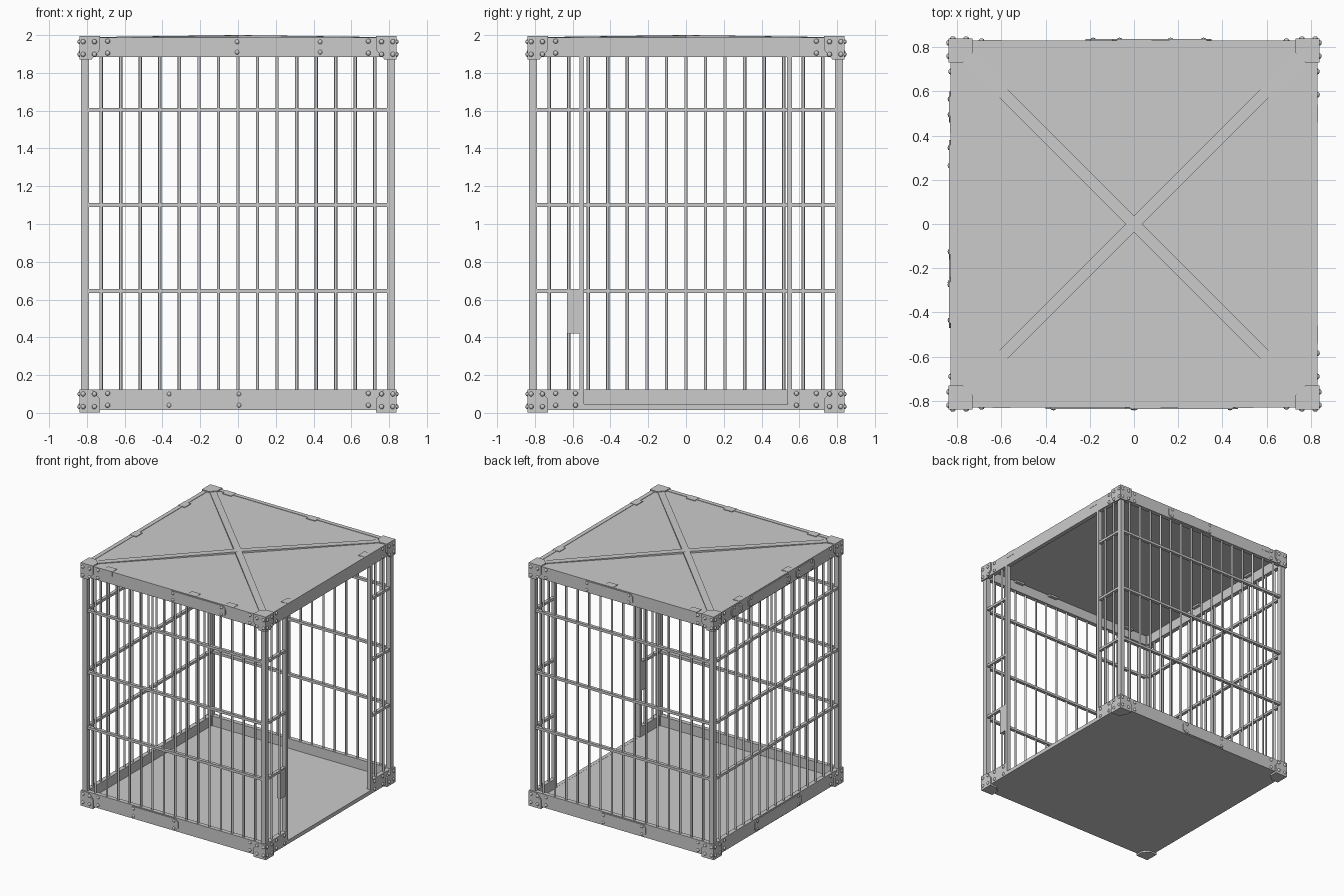
import bpy, bmesh
from math import pi
from mathutils import Matrix, Vector

if "Cube" in bpy.data.objects:
    bpy.data.objects.remove(bpy.data.objects["Cube"])

SIDES = {"front": 0, "right": 1, "back": 2, "left": 3}   # quarter turns about z


def finish(bm, name, smooth=False):
    bmesh.ops.recalc_face_normals(bm, faces=bm.faces)
    me = bpy.data.meshes.new(name)
    bm.to_mesh(me)
    bm.free()
    ob = bpy.data.objects.new(name, me)
    bpy.context.collection.objects.link(ob)
    for p in me.polygons:
        p.use_smooth = smooth
    return ob


def box(bm, lo, hi, M=Matrix()):
    lo, hi = Vector(lo), Vector(hi)
    S = Matrix.Diagonal((*(hi - lo), 1))
    bmesh.ops.create_cube(bm, size=1, matrix=M @ Matrix.Translation((lo + hi) / 2) @ S)


def prism(bm, pts, h, M=Matrix()):
    """Extrude a 2D outline by h along local z."""
    f = bm.faces.new([bm.verts.new(M @ Vector((x, y, 0))) for x, y in pts])
    r = bmesh.ops.extrude_face_region(bm, geom=[f])
    d = M.to_3x3() @ Vector((0, 0, h))
    bmesh.ops.translate(bm, vec=d, verts=[v for v in r["geom"] if isinstance(v, bmesh.types.BMVert)])


def rod(bm, x, y, z0, z1, M, r=0.0085):
    bmesh.ops.create_cone(bm, cap_ends=True, segments=8, radius1=r, radius2=r, depth=z1 - z0,
                          matrix=M @ Matrix.Translation((x, y, (z0 + z1) / 2)))


def turn(side):
    return Matrix.Rotation(SIDES[side] * pi / 2, 4, 'Z')


# Floor and roof panels
bm = bmesh.new()
box(bm, (-.82, -.82, .015), (.82, .82, .045))
finish(bm, "floor_panel")
bm = bmesh.new()
box(bm, (-.825, -.825, 1.965), (.825, .825, 1.985))
finish(bm, "roof_panel")

# Diagonal roof straps, rising slightly to the middle
bm = bmesh.new()
for k in range(4):
    M = Matrix.Rotation(pi / 4 + k * pi / 2, 4, 'Z') @ Matrix.Translation((0, .026, 0)) @ Matrix.Rotation(pi / 2, 4, 'X')
    prism(bm, [(0, 1.98), (1.12, 1.98), (1.12, 1.989), (0, 2.0)], .052, M)
finish(bm, "roof_straps")

# Corner posts
bm = bmesh.new()
for sx in (-1, 1):
    for sy in (-1, 1):
        box(bm, (sx * .81 - .02, sy * .81 - .02, .02), (sx * .81 + .02, sy * .81 + .02, 1.98))
finish(bm, "corner_posts")

# Frame beams, bars and rails, side by side (the right side has the doorway)
beams, bars, rails = bmesh.new(), bmesh.new(), bmesh.new()
for side in SIDES:
    M = turn(side)
    door = side == "right"
    box(beams, (-.82, -.83, 1.885), (.82, -.795, 1.988), M)
    spans = [(-.8, -.54), (.54, .8)] if door else [(-.8, .8)]
    for a, b in spans:
        box(beams, (a, -.83, .015), (b, -.795, .125), M)
        for z in (.645, 1.1, 1.605):
            box(rails, (a, -.825, z - .01), (b, -.799, z + .01), M)
    if door:
        box(beams, (-.54, -.83, .015), (.54, -.8, .046), M)
    for i in range(-7, 8):
        x = i * .1035
        if not door or abs(x) > .55:
            rod(bars, x, -.812, .1, 1.9, M)
finish(beams, "frame_beams")
finish(bars, "vertical_bars", True)
bpy.context.view_layer.objects.active = bpy.data.objects["vertical_bars"]
bpy.data.objects["vertical_bars"].select_set(True)
bpy.ops.object.shade_smooth_by_angle(angle=pi / 3)
finish(rails, "horizontal_rails")

# Doorway uprights and latch plate
bm = bmesh.new()
D = turn("right")
box(bm, (-.565, -.83, .05), (-.54, -.795, 1.9), D)
box(bm, (.535, -.83, .05), (.56, -.795, 1.9), D)
finish(bm, "door_uprights")
bm = bmesh.new()
box(bm, (-.63, -.828, .42), (-.545, -.796, .65), D)
finish(bm, "latch_plate")

# Corner brackets: chamfered plates on both sides and the end of each corner
bm = bmesh.new()
plate = [(.84, 0), (.73, 0), (.73, .07), (.775, .122), (.84, .122)]
cap = [(.84, .84), (.73, .84), (.73, .775), (.775, .73), (.84, .73)]
for k in range(4):
    M = turn(list(SIDES)[k])
    up = Matrix.Rotation(pi / 2, 4, 'X')
    for s in (-1, 1):
        for flip in (False, True):
            pts = [(s * x, (1.993 - z) if flip else z + .003) for x, z in plate]
            prism(bm, pts, .012, M @ Matrix.Translation((0, -.828, 0)) @ up)
    for z in (.001, 1.982):
        prism(bm, cap, .013 if z > 1 else .018, M @ Matrix.Translation((0, 0, z)))
finish(bm, "corner_brackets")

# Repair plates on the beams: side, start, end, bottom, top
PLATES = [("front", -.40, .04, .022, .118), ("front", -.04, .47, 1.892, 1.982),
          ("back", -.35, .10, 1.892, 1.982), ("back", -.2, .22, .022, .118),
          ("left", -.38, .16, 1.892, 1.982), ("left", .24, .47, 1.892, 1.982),
          ("left", -.6, -.46, 1.892, 1.982), ("left", -.3, .3, .022, .118)]
bm = bmesh.new()
riv = bmesh.new()


def rivet(side, x, z, out=.834):
    bmesh.ops.create_uvsphere(riv, u_segments=8, v_segments=6, radius=.013,
                              matrix=turn(side) @ Matrix.Translation((x, -out, z)) @ Matrix.Diagonal((1, .75, 1, 1)))


for side, a, b, z0, z1 in PLATES:
    c = .022
    pts = [(a + c, z0), (b - c, z0), (b, z0 + c), (b, z1 - c), (b - c, z1), (a + c, z1), (a, z1 - c), (a, z0 + c)]
    prism(bm, pts, .008, turn(side) @ Matrix.Translation((0, -.829, 0)) @ Matrix.Rotation(pi / 2, 4, 'X'))
    for x in (a + .035, b - .035):
        for z in (z0 + .018, z1 - .018):
            rivet(side, x, z)
finish(bm, "beam_plates")

# Small clips folded over the roof edge
bm = bmesh.new()
for side, xs in {"front": (-.6, .16, .5), "back": (.64, -.12), "left": (.18, -.45), "right": (-.5, .5)}.items():
    for x in xs:
        box(bm, (x - .04, -.832, 1.95), (x + .04, -.77, 1.99), turn(side))
finish(bm, "roof_clips")

# Rivets at every frame corner
for side in SIDES:
    for s in (-1, 1):
        for zb in (0, 1.865):
            for x in (.82, .76):
                for z in (.033, .1):
                    rivet(side, s * x, zb + z, .84)
            for z in (.04, .103):
                rivet(side, s * .69, zb + z, .831)
                if side == "right" and zb == 0:
                    rivet(side, s * .585, z, .831)
finish(riv, "rivets", True)
